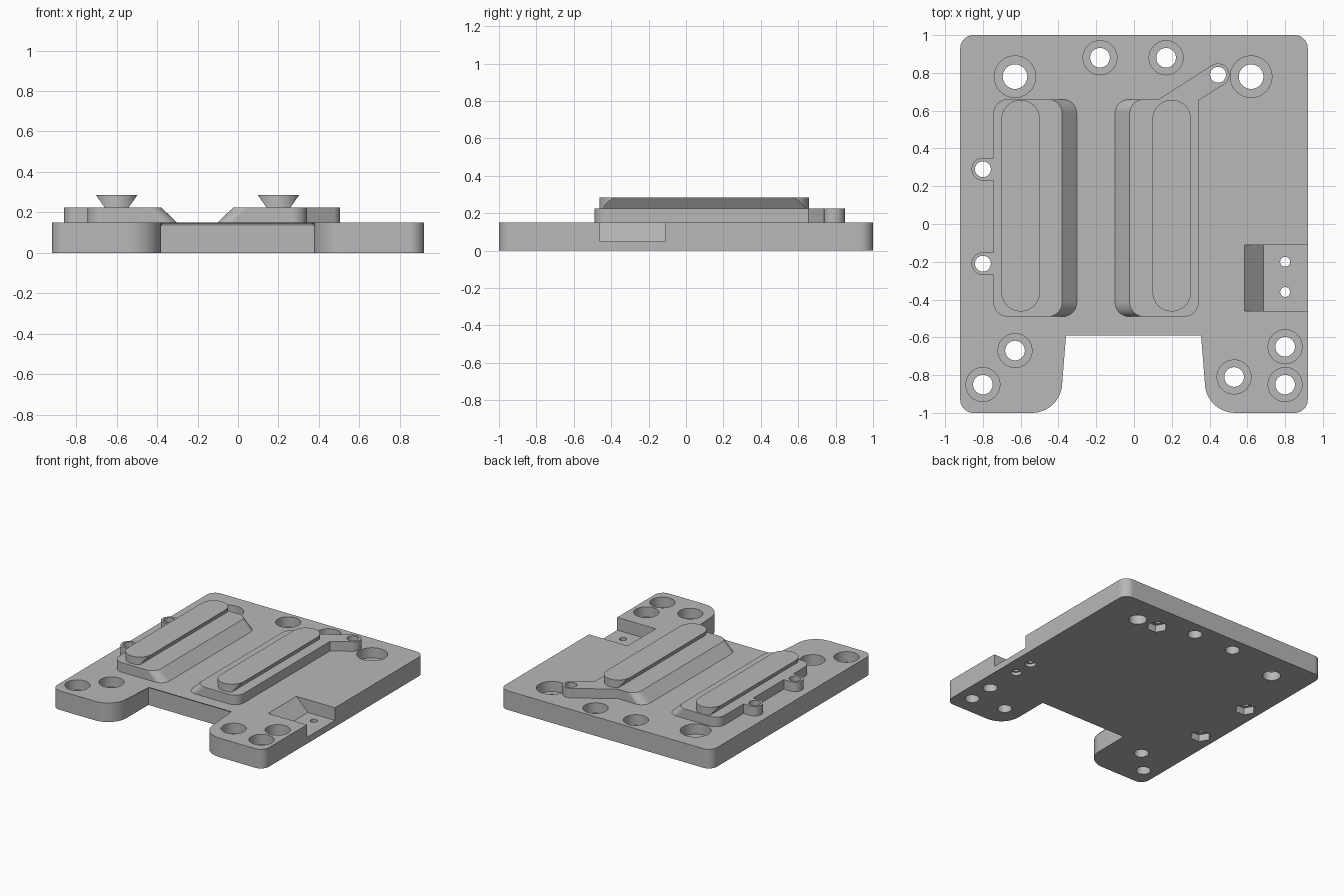
import bpy, bmesh
from math import sin, cos, pi, radians
from mathutils import Vector

cube = bpy.data.objects.get("Cube")
if cube:
    bpy.data.objects.remove(cube, do_unlink=True)

grey = bpy.data.materials.new("mid grey")
grey.use_nodes = True
colour = (0.48, 0.48, 0.48, 1)
grey.diffuse_color = colour
grey.node_tree.nodes["Principled BSDF"].inputs["Base Color"].default_value = colour

PLATE, PAD, RAIL = 0.15, 0.225, 0.285


def round_poly(corners, seg=10):
    """Outline with right-angle corners (x, y, radius) filleted."""
    pts, n = [], len(corners)
    for i, (x, y, r) in enumerate(corners):
        p = Vector((x, y))
        if not r:
            pts.append(p)
            continue
        u = (Vector(corners[i - 1][:2]) - p).normalized()
        v = (Vector(corners[(i + 1) % n][:2]) - p).normalized()
        for k in range(seg + 1):
            t = k / seg * pi / 2
            pts.append(p + r * (u * (1 - sin(t)) + v * (1 - cos(t))))
    return pts


def rect(x0, x1, y0, y1, r=0):
    return round_poly([(x0, y0, r), (x1, y0, r), (x1, y1, r), (x0, y1, r)])


def loft(name, rings, bevel=0):
    """Solid through rings of 3D points, optionally with a rounded top rim."""
    bm = bmesh.new()
    loops = [[bm.verts.new(p) for p in ring] for ring in rings]
    n = len(loops[0])
    for a, b in zip(loops, loops[1:]):
        for i in range(n):
            j = (i + 1) % n
            bm.faces.new((a[i], a[j], b[j], b[i]))
    bm.faces.new(loops[0][::-1])
    top = bm.faces.new(loops[-1])
    if bevel:
        bmesh.ops.bevel(bm, geom=list(top.edges), offset=bevel, segments=4,
                        profile=0.5, affect='EDGES')
    bmesh.ops.remove_doubles(bm, verts=bm.verts, dist=1e-5)
    bmesh.ops.recalc_face_normals(bm, faces=bm.faces)
    mesh = bpy.data.meshes.new(name)
    bm.to_mesh(mesh)
    bm.free()
    mesh.materials.append(grey)
    ob = bpy.data.objects.new(name, mesh)
    bpy.context.collection.objects.link(ob)
    return ob


def prism(name, outline, z0, z1, bevel=0):
    return loft(name, [[(x, y, z) for x, y in outline] for z in (z0, z1)], bevel)


def lathe(name, cx, cy, steps, n=48):
    """Stepped round solid; steps are (radius, z, is_hex)."""
    rings = []
    for r, z, hexed in steps:
        ring = []
        for i in range(n):
            a = 2 * pi * i / n
            s = r * cos(pi / 6) / cos(a % (pi / 3) - pi / 6) if hexed else r
            ring.append((cx + s * cos(a), cy + s * sin(a), z))
        rings.append(ring)
    return loft(name, rings)


def activate(ob):
    bpy.ops.object.select_all(action='DESELECT')
    ob.select_set(True)
    bpy.context.view_layer.objects.active = ob


def combine(ob, tool, op, keep=False):
    activate(ob)
    mod = ob.modifiers.new(op, 'BOOLEAN')
    mod.operation, mod.solver, mod.object = op, 'EXACT', tool
    bpy.ops.object.modifier_apply(modifier=mod.name)
    if not keep:
        bpy.data.objects.remove(tool, do_unlink=True)


def bore(cx, cy, r, big):
    return lathe("bore_cutter", cx, cy, [(r, -0.1, 0), (r, 0.07, 0), (big, 0.07, 0), (big, 0.2, 0)])


# Base plate with a notch between two front legs
plate = prism("base_plate", round_poly([
    (-0.92, -1, 0.07), (-0.38, -1, 0.16), (-0.38, -0.57, 0), (0.375, -0.57, 0),
    (0.375, -1, 0.16), (0.92, -1, 0.07), (0.92, 1, 0.07), (-0.92, 1, 0.07)]),
    0, PLATE, bevel=0.02)

# Side pocket with a sloped inner wall
section = [(0.575, 0.16), (0.685, 0.05), (1, 0.05), (1, 0.16)]
combine(plate, loft("pocket_cutter", [[(x, y, z) for x, z in section]
                                      for y in (-0.46, -0.11)]), 'DIFFERENCE')

# Counterbored screw holes
for x in (-0.63, 0.62):
    combine(plate, bore(x, 0.78, 0.065, 0.11), 'DIFFERENCE')
for x, y in [(-0.18, 0.88), (0.17, 0.88), (-0.63, -0.67), (-0.8, -0.85),
             (0.8, -0.65), (0.8, -0.85), (0.53, -0.81)]:
    combine(plate, bore(x, y, 0.052, 0.09), 'DIFFERENCE')

# Small pocket holes, wider underneath
for y in (-0.2, -0.36):
    combine(plate, lathe("small_hole_cutter", 0.8, y, [
        (0.04, -0.1, 0), (0.04, 0.025, 0), (0.026, 0.025, 0), (0.026, 0.2, 0)]), 'DIFFERENCE')


# Raised pads, one long side sloping outward at the bottom
def make_pad(name, x0, x1, slope):
    outline = rect(x0, x1, -0.49, 0.66, 0.075)
    mid = (x0 + x1) / 2
    low = [(x + (slope if (x - mid) * slope > 0 else 0), y, PLATE) for x, y in outline]
    return loft(name, [low, [(x, y, PAD) for x, y in outline]])


left_pad = make_pad("pad_with_ears", -0.745, -0.38, 0.077)
right_pad = make_pad("pad_with_arm", -0.023, 0.342, -0.077)

# Ears, arm and their round bosses
EARS, ARM = [(-0.8, 0.29), (-0.8, -0.21)], (0.445, 0.79)
for x, y in EARS:
    combine(left_pad, prism("ear", rect(x, -0.66, y - 0.06, y + 0.06), PLATE, PAD), 'UNION')
arm = [(0.13, 0.66), (0.413, 0.841), (0.477, 0.739), (0.342, 0.655), (0.342, 0.4), (0.13, 0.4)]
combine(right_pad, prism("arm", arm, PLATE, PAD), 'UNION')
for pad, spots in ((left_pad, EARS), (right_pad, [ARM])):
    for x, y in spots:
        combine(pad, lathe("boss", x, y, [(0.06, PLATE, 0), (0.06, PAD, 0)]), 'UNION')
        # Through hole with a hexagonal nut recess underneath
        cutter = lathe("nut_cutter", x, y, [(0.075, -0.1, 1), (0.075, 0.055, 1),
                                            (0.042, 0.055, 0), (0.042, 0.3, 0)])
        combine(plate, cutter, 'DIFFERENCE', keep=True)
        combine(pad, cutter, 'DIFFERENCE')

# Dovetail rails with rounded ends
rails = []
for name, cx in (("left_rail", -0.6), ("right_rail", 0.2)):
    rail = prism(name, rect(cx - 0.102, cx + 0.102, -0.463, 0.657, 0.102), PAD, RAIL)
    wedge = [(-0.06, PAD), (0.06, PAD), (0.102, RAIL), (0.109, RAIL + 0.01),
             (-0.109, RAIL + 0.01), (-0.102, RAIL)]
    wedge[0], wedge[1] = (-0.053, PAD - 0.01), (0.053, PAD - 0.01)
    combine(rail, loft("wedge", [[(cx + x, y, z) for x, z in wedge] for y in (-0.6, 0.8)]),
            'INTERSECT')
    rails.append(rail)

# Smooth the curved walls while keeping edges crisp
for ob in [plate, left_pad, right_pad] + rails:
    activate(ob)
    bpy.ops.object.shade_smooth_by_angle(angle=radians(25))
    normals = ob.modifiers.new("even_normals", 'WEIGHTED_NORMAL')
    normals.keep_sharp = True
